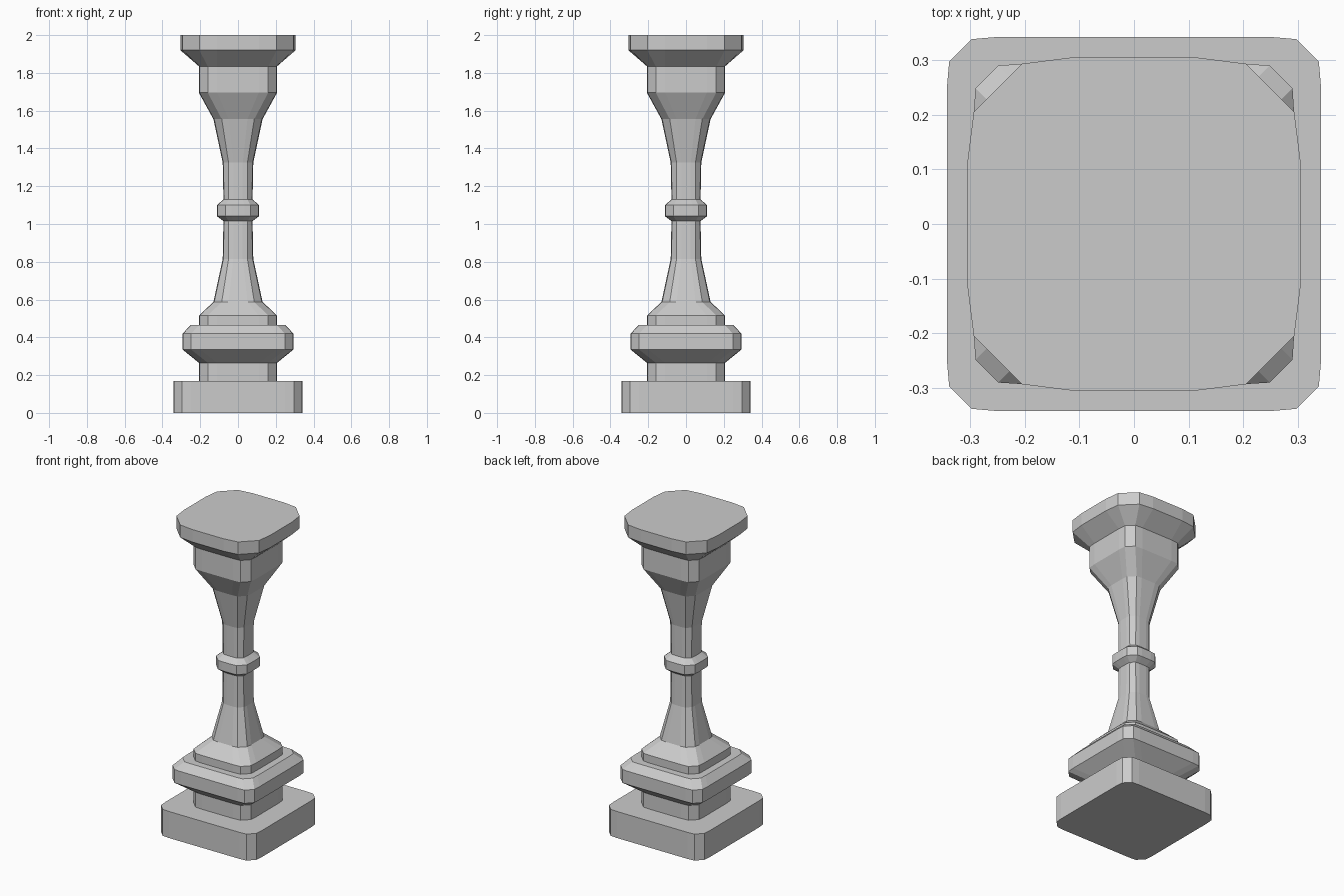
import bpy, bmesh

if "Cube" in bpy.data.objects:
    bpy.data.objects.remove(bpy.data.objects["Cube"])


def section(w, c, b, a):
    """Chamfered square with slightly bowed sides: 16 points, counter-clockwise."""
    quarter = [(w, -a), (w, a), (c, b), (b, c)]
    pts = []
    for _ in range(4):
        pts += quarter
        quarter = [(-y, x) for x, y in quarter]
    return pts


# Cross-sections: side, corner width, chamfer start, flat half-length
PLINTH = (0.342, 0.338, 0.297, 0.25)
BLOCK = (0.207, 0.203, 0.160, 0.11)
BELLY = (0.293, 0.290, 0.248, 0.20)
BELLY_TOP = (0.251, 0.248, 0.206, 0.16)
FLARE = (0.130, 0.126, 0.086, 0.05)
NECK = (0.081, 0.077, 0.050, 0.025)
WAIST = (0.077, 0.074, 0.050, 0.025)
RING = (0.112, 0.109, 0.066, 0.035)
CAP = (0.305, 0.293, 0.205, 0.11)


def loft(name, levels, bottom=False, top=False):
    bm = bmesh.new()
    rings = [[bm.verts.new((x, y, z)) for x, y in section(*s)] for z, s in levels]
    for lo, hi in zip(rings, rings[1:]):
        for i in range(16):
            j = (i + 1) % 16
            bm.faces.new((lo[i], lo[j], hi[j], hi[i]))
    if bottom:
        bm.faces.new(rings[0][::-1])
    if top:
        bm.faces.new(rings[-1])
    mesh = bpy.data.meshes.new(name)
    bm.to_mesh(mesh)
    bm.free()
    obj = bpy.data.objects.new(name, mesh)
    bpy.context.collection.objects.link(obj)


# Square foot with its ledge
loft("plinth", [(0, PLINTH), (0.17, PLINTH), (0.17, BLOCK)], bottom=True)
# Block and bulging moulding above the foot
loft("base_moulding", [(0.17, BLOCK), (0.265, BLOCK), (0.335, BELLY), (0.42, BELLY),
                       (0.465, BELLY_TOP), (0.465, BLOCK), (0.515, BLOCK), (0.588, FLARE)])
# Tapered lower shaft
loft("lower_shaft", [(0.588, FLARE), (0.815, NECK), (1.015, WAIST)])
# Collar at mid height
loft("collar", [(1.015, WAIST), (1.042, RING), (1.10, RING), (1.13, WAIST)])
# Upper shaft widening to the head block
loft("upper_shaft", [(1.13, WAIST), (1.325, NECK), (1.555, FLARE), (1.695, BLOCK), (1.835, BLOCK)])
# Top slab
loft("capital", [(1.835, BLOCK), (1.92, CAP), (2.0, CAP)], top=True)
